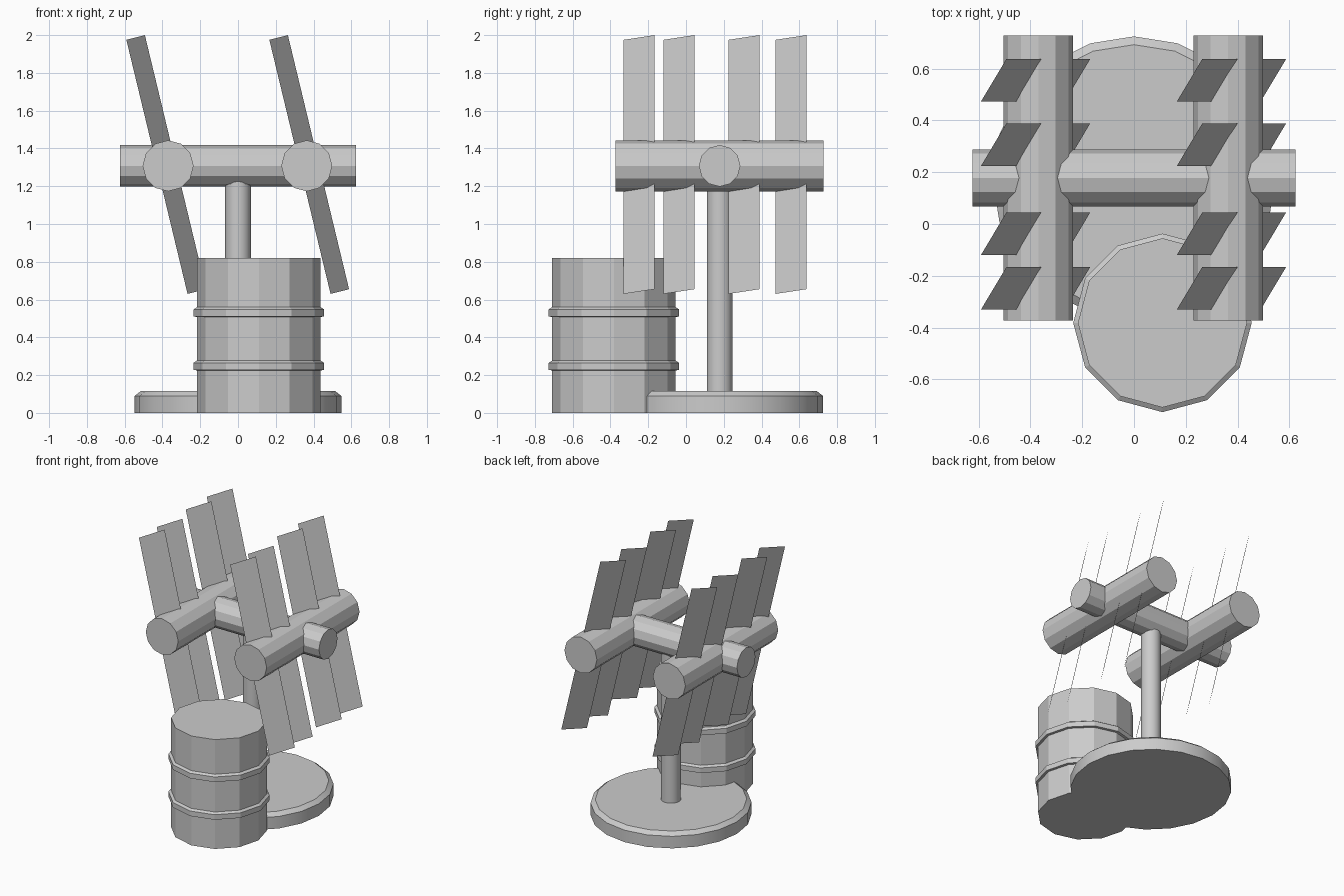
import bpy
import math
from mathutils import Vector, Matrix

cube = bpy.data.objects.get("Cube")
if cube:
    bpy.data.objects.remove(cube, do_unlink=True)

grey = bpy.data.materials.new("plain grey")
grey.use_nodes = True
grey.diffuse_color = (0.6, 0.6, 0.6, 1)
grey.node_tree.nodes["Principled BSDF"].inputs["Base Color"].default_value = (0.6, 0.6, 0.6, 1)


def add_mesh(name, verts, faces, smooth=False):
    mesh = bpy.data.meshes.new(name)
    mesh.from_pydata(verts, [], faces)
    mesh.materials.append(grey)
    obj = bpy.data.objects.new(name, mesh)
    bpy.context.collection.objects.link(obj)
    if smooth:
        bpy.ops.object.select_all(action='DESELECT')
        obj.select_set(True)
        bpy.context.view_layer.objects.active = obj
        bpy.ops.object.shade_smooth_by_angle(angle=math.radians(32))
    return obj


def lathe(name, profile, sides, centre, turn=Matrix(), smooth=False):
    """Revolve (radius, height) points around z, cap both ends, then turn and place."""
    verts, faces = [], []
    for radius, height in profile:
        for i in range(sides):
            a = math.tau * i / sides
            p = Vector((radius * math.cos(a), radius * math.sin(a), height))
            verts.append(turn @ p + Vector(centre))
    for r in range(len(profile) - 1):
        for i in range(sides):
            j = (i + 1) % sides
            low, high = r * sides, (r + 1) * sides
            faces.append((low + i, low + j, high + j, high + i))
    faces.append(tuple(reversed(range(sides))))
    faces.append(tuple(range(len(verts) - sides, len(verts))))
    return add_mesh(name, verts, faces, smooth)


axis_y = 0.178
bar_z = 1.308
along_x = Matrix.Rotation(math.pi / 2, 3, 'Y')
along_y = Matrix.Rotation(-math.pi / 2, 3, 'X')

# Round foot with a chamfered rim, and the upright pole
lathe("base_disc", [(0.547, 0), (0.547, 0.09), (0.515, 0.115)], 20,
      (0, axis_y, 0), smooth=True)
lathe("pole", [(0.068, 0.1), (0.068, 1.26)], 16, (0, axis_y, 0), smooth=True)

# Barrel with two raised hoops
barrel = [(0.327, 0)]
for z in (0.225, 0.508):
    barrel += [(0.327, z), (0.345, z + 0.002), (0.345, z + 0.04), (0.327, z + 0.052)]
barrel.append((0.327, 0.82))
lathe("barrel", barrel, 12, (0.11, -0.382, 0))

# Crossbar on top of the pole
lathe("crossbar", [(0.11, -0.624), (0.11, 0.624)], 12, (0, axis_y, bar_z), along_x)

# Two long tubes, each carrying four slanted thin panels
slope = Vector((0.324, 0, -1.345)) / 2
width = Vector((0.098, 0.164, 0.025)) / 2
for side, tube_x, panel_x in (("right", -0.37, -0.38), ("left", 0.364, 0.377)):
    lathe(side + "_tube", [(0.135, -0.55), (0.135, 0.55)], 12,
          (tube_x, axis_y, bar_z), along_y)
    for n, y in enumerate((-0.248, -0.037, 0.307, 0.556), 1):
        c = Vector((panel_x, y, 1.315))
        corners = [c - slope - width, c + slope - width, c + slope + width, c - slope + width]
        add_mesh(f"{side}_panel_{n}", corners, [(0, 1, 2, 3)])
